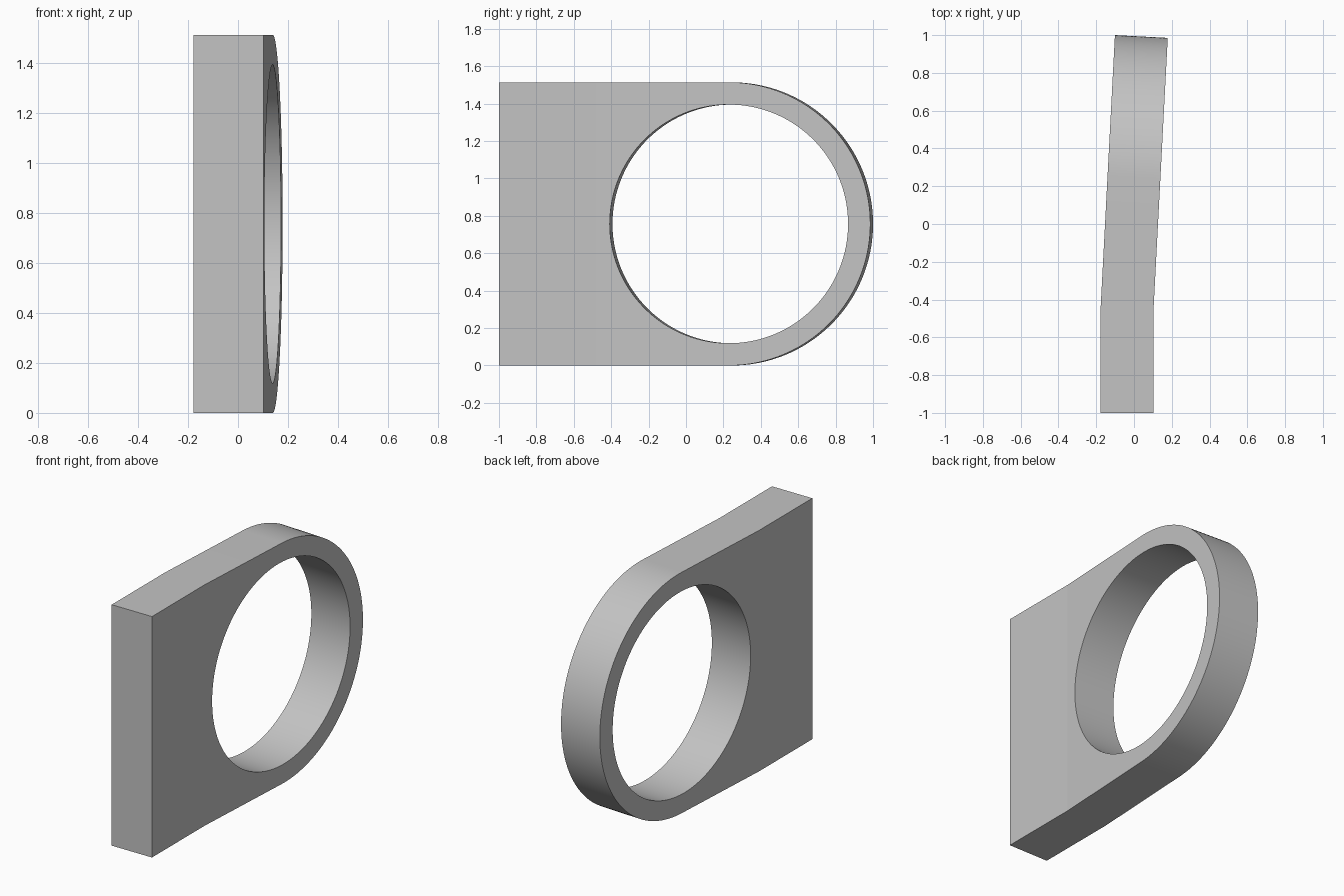
import bpy, bmesh
from math import sin, cos, tan, pi, radians
from mathutils import Matrix, Vector

default = bpy.data.objects.get("Cube")
if default:
    bpy.data.objects.remove(default, do_unlink=True)

THICK, RADIUS, HOLE = 0.28, 0.757, 0.638
BEND = radians(3)
ARM = 1.472 - RADIUS                       # from the bend to the ring centre
PIVOT = Vector((-0.178, -0.47, 0))         # bend line on the left hand face
ACROSS = Vector((cos(BEND), -sin(BEND), 0))
ALONG = Vector((sin(BEND), cos(BEND), 0))
STEPS = 96

grey = bpy.data.materials.new("light grey")
grey.use_nodes = True
colour = (0.55, 0.55, 0.55, 1)
grey.diffuse_color = colour
grey.node_tree.nodes["Principled BSDF"].inputs["Base Color"].default_value = colour


def tilted(s, along, z):
    return PIVOT + ACROSS * s + ALONG * along + Vector((0, 0, z))


def make_object(name, bm):
    bmesh.ops.recalc_face_normals(bm, faces=bm.faces[:])
    mesh = bpy.data.meshes.new(name)
    bm.to_mesh(mesh)
    bm.free()
    mesh.materials.append(grey)
    obj = bpy.data.objects.new(name, mesh)
    bpy.context.collection.objects.link(obj)
    return obj


# Bent plate: straight foot, tilted arm with a round end
bm = bmesh.new()
rims = []
for s in (0, THICK):
    miter = s * tan(BEND / 2)
    foot = [Vector((PIVOT.x + s, -1, z)) for z in (2 * RADIUS, 0)]
    arc = [tilted(s, ARM + RADIUS * sin(a), RADIUS - RADIUS * cos(a))
           for a in (pi * i / STEPS for i in range(STEPS + 1))]
    path = foot + [tilted(s, miter, 0)] + arc + [tilted(s, miter, 2 * RADIUS)]
    rim = [bm.verts.new(p) for p in path]
    bm.faces.new([rim[0], rim[1], rim[2], rim[-1]])
    bm.faces.new(rim[2:])
    rims.append(rim)
near, far = rims
for i in range(len(near)):
    j = (i + 1) % len(near)
    bm.faces.new([near[i], near[j], far[j], far[i]])
plate = make_object("bent_ring_plate", bm)

# Round hole, square to the tilted arm
bm = bmesh.new()
place = Matrix.Translation(tilted(THICK / 2, ARM, RADIUS)) @ \
    Matrix.Rotation(-BEND, 4, 'Z') @ Matrix.Rotation(pi / 2, 4, 'Y')
bmesh.ops.create_cone(bm, cap_ends=True, segments=2 * STEPS, radius1=HOLE,
                      radius2=HOLE, depth=1, matrix=place)
cutter = make_object("hole_cutter", bm)
cutter.hide_render = True
cut = plate.modifiers.new("hole", 'BOOLEAN')
cut.operation = 'DIFFERENCE'
cut.solver = 'EXACT'
cut.object = cutter

bpy.ops.object.select_all(action='DESELECT')
plate.select_set(True)
bpy.context.view_layer.objects.active = plate
bpy.ops.object.modifier_apply(modifier=cut.name)
bpy.data.objects.remove(cutter, do_unlink=True)
# Smooth round walls, crisp bend
bpy.ops.object.shade_smooth_by_angle(angle=radians(2.5))
